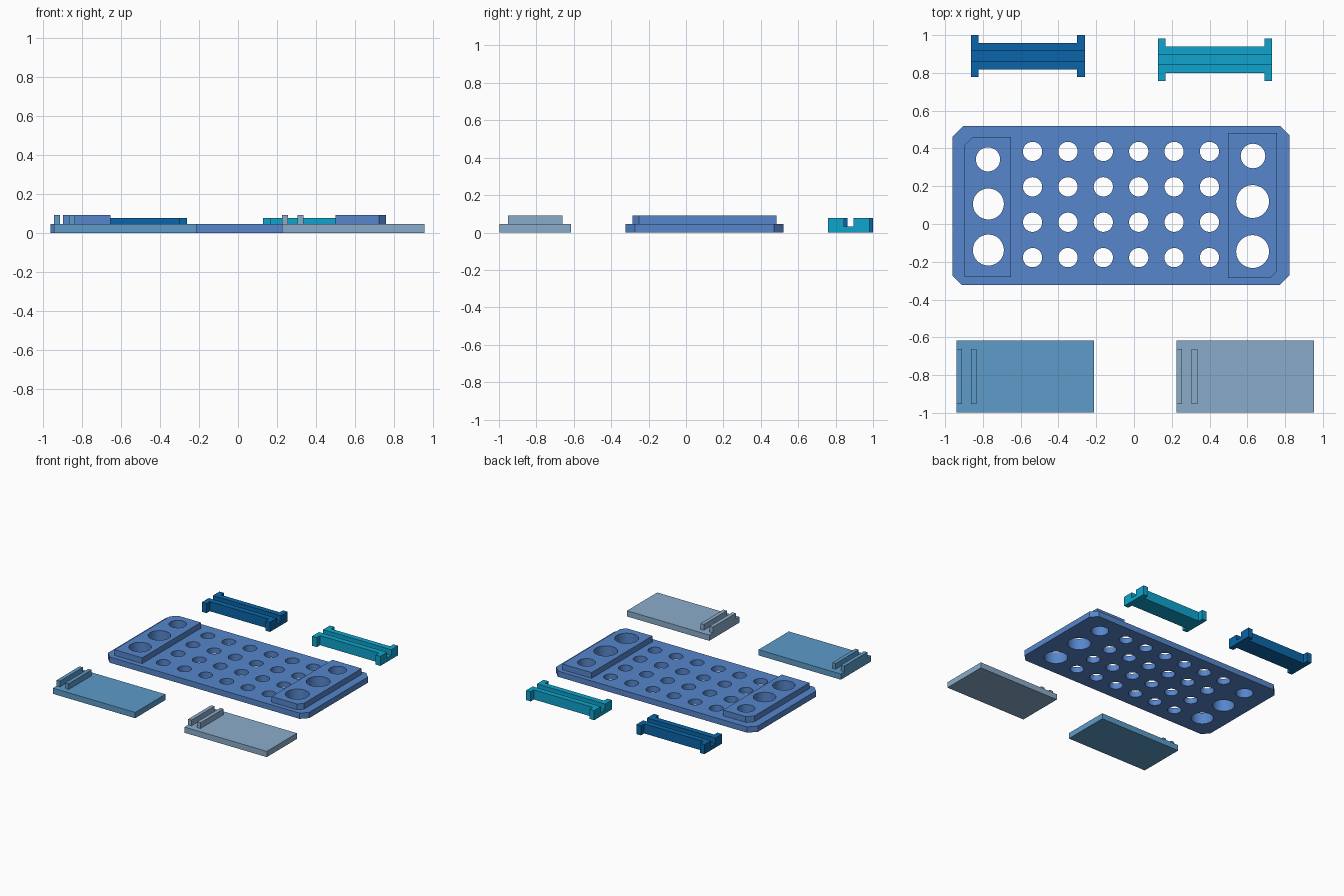
import bpy, bmesh, math

if "Cube" in bpy.data.objects:
    bpy.data.objects.remove(bpy.data.objects["Cube"])


def material(name, rgb):
    """Flat colour given as 0-255 sRGB, stored as linear."""
    mat = bpy.data.materials.new(name)
    lin = [((c / 255 + 0.055) / 1.055) ** 2.4 for c in rgb]
    mat.diffuse_color = (*lin, 1)
    mat.use_nodes = True
    mat.node_tree.nodes["Principled BSDF"].inputs["Base Color"].default_value = mat.diffuse_color
    return mat


def prism(name, outline, z0, z1, mat):
    """Extrude a flat counter-clockwise outline from z0 to z1."""
    bm = bmesh.new()
    base = bm.faces.new([bm.verts.new((x, y, z0)) for x, y in outline])
    top = bmesh.ops.extrude_face_region(bm, geom=[base])["geom"]
    for v in top:
        if isinstance(v, bmesh.types.BMVert):
            v.co.z = z1
    bmesh.ops.recalc_face_normals(bm, faces=bm.faces[:])
    mesh = bpy.data.meshes.new(name)
    bm.to_mesh(mesh)
    bm.free()
    mesh.materials.append(mat)
    obj = bpy.data.objects.new(name, mesh)
    bpy.context.collection.objects.link(obj)
    return obj


def rect(x0, x1, y0, y1, bl=0, br=0, tr=0, tl=0):
    """Rectangle outline with an optional chamfer on each corner."""
    pts = []
    for x, y, c, dx, dy in ((x0, y0, bl, 1, 1), (x1, y0, br, -1, 1),
                            (x1, y1, tr, -1, -1), (x0, y1, tl, 1, -1)):
        if not c:
            pts.append((x, y))
        elif dx == dy:
            pts += [(x, y + dy * c), (x + dx * c, y)]
        else:
            pts += [(x + dx * c, y), (x, y + dy * c)]
    return pts


def circle(x, y, r, n=48):
    return [(x + r * math.cos(2 * math.pi * i / n),
             y + r * math.sin(2 * math.pi * i / n)) for i in range(n)]


def combine(obj, tools, operation):
    """Apply a boolean with every tool, then remove the tools."""
    for tool in tools:
        mod = obj.modifiers.new(operation, "BOOLEAN")
        mod.operation, mod.object, mod.solver = operation, tool, "EXACT"
        tool.hide_render = True
    bpy.context.view_layer.update()
    deps = bpy.context.evaluated_depsgraph_get()
    mesh = bpy.data.meshes.new_from_object(obj.evaluated_get(deps))
    obj.modifiers.clear()
    obj.data = mesh
    for tool in tools:
        bpy.data.objects.remove(tool)


plate_blue = material("plate blue", (86, 134, 204))
deep_blue = material("deep blue", (10, 101, 168))
cyan = material("cyan", (14, 163, 204))
sky_blue = material("sky blue", (93, 156, 201))
grey_blue = material("grey blue", (138, 172, 202))

# Perforated plate with a raised pad at each end
LOW, HIGH = 0.046, 0.092
plate = prism("perforated_plate",
              rect(-0.961, 0.822, -0.323, 0.52, 0.05, 0.05, 0.05, 0.057),
              0, LOW, plate_blue)
pads = [prism("left_pad", rect(-0.897, -0.652, -0.281, 0.461, tl=0.045),
              0.01, HIGH, plate_blue),
        prism("right_pad", rect(0.498, 0.758, -0.286, 0.483, br=0.036),
              0.01, HIGH, plate_blue)]
combine(plate, pads, "UNION")

# Large holes through the pads, and a grid of small holes between them
holes = [(-0.773, 0.342, 0.064), (-0.771, 0.106, 0.082), (-0.771, -0.138, 0.082),
         (0.63, 0.36, 0.065), (0.628, 0.119, 0.087), (0.628, -0.146, 0.087)]
holes += [(-0.537 + 0.1873 * i, 0.384 - 0.1873 * j, 0.051)
          for i in range(6) for j in range(4)]
combine(plate, [prism("hole_cutter", circle(*h), -0.1, 0.2, plate_blue)
                for h in holes], "DIFFERENCE")
bpy.context.view_layer.objects.active = plate
plate.select_set(True)
bpy.ops.object.shade_smooth_by_angle(angle=math.radians(30))
plate.select_set(False)


def grooved_bar(name, x0, y0, mat):
    """Bar with wider end tabs and a groove along its whole length."""
    x1, y1, tab, step = x0 + 0.604, y0 + 0.223, 0.041, 0.041
    outline = [(x0, y0), (x0 + tab, y0), (x0 + tab, y0 + step),
               (x1 - tab, y0 + step), (x1 - tab, y0), (x1, y0),
               (x1, y1), (x1 - tab, y1), (x1 - tab, y1 - step),
               (x0 + tab, y1 - step), (x0 + tab, y1), (x0, y1)]
    bar = prism(name, outline, 0, 0.077, mat)
    groove = prism("groove_cutter",
                   rect(x0 - 0.1, x1 + 0.1, y0 + 0.086, y0 + 0.138),
                   0.031, 0.2, mat)
    combine(bar, [groove], "DIFFERENCE")


grooved_bar("left_grooved_bar", -0.864, 0.777, deep_blue)
grooved_bar("right_grooved_bar", 0.127, 0.758, cyan)


def ribbed_slab(name, x0, rib_x, mat):
    """Flat slab carrying two short upright ribs near its left edge."""
    slab = prism(name, rect(x0, x0 + 0.729, -0.998, -0.616), 0, LOW, mat)
    ribs = [prism("rib", rect(x, x + 0.03, -0.952, -0.661), 0, HIGH, mat)
            for x in (x0, x0 + rib_x)]
    combine(slab, ribs, "UNION")


ribbed_slab("left_ribbed_slab", -0.941, 0.077, sky_blue)
ribbed_slab("right_ribbed_slab", 0.225, 0.08, grey_blue)
